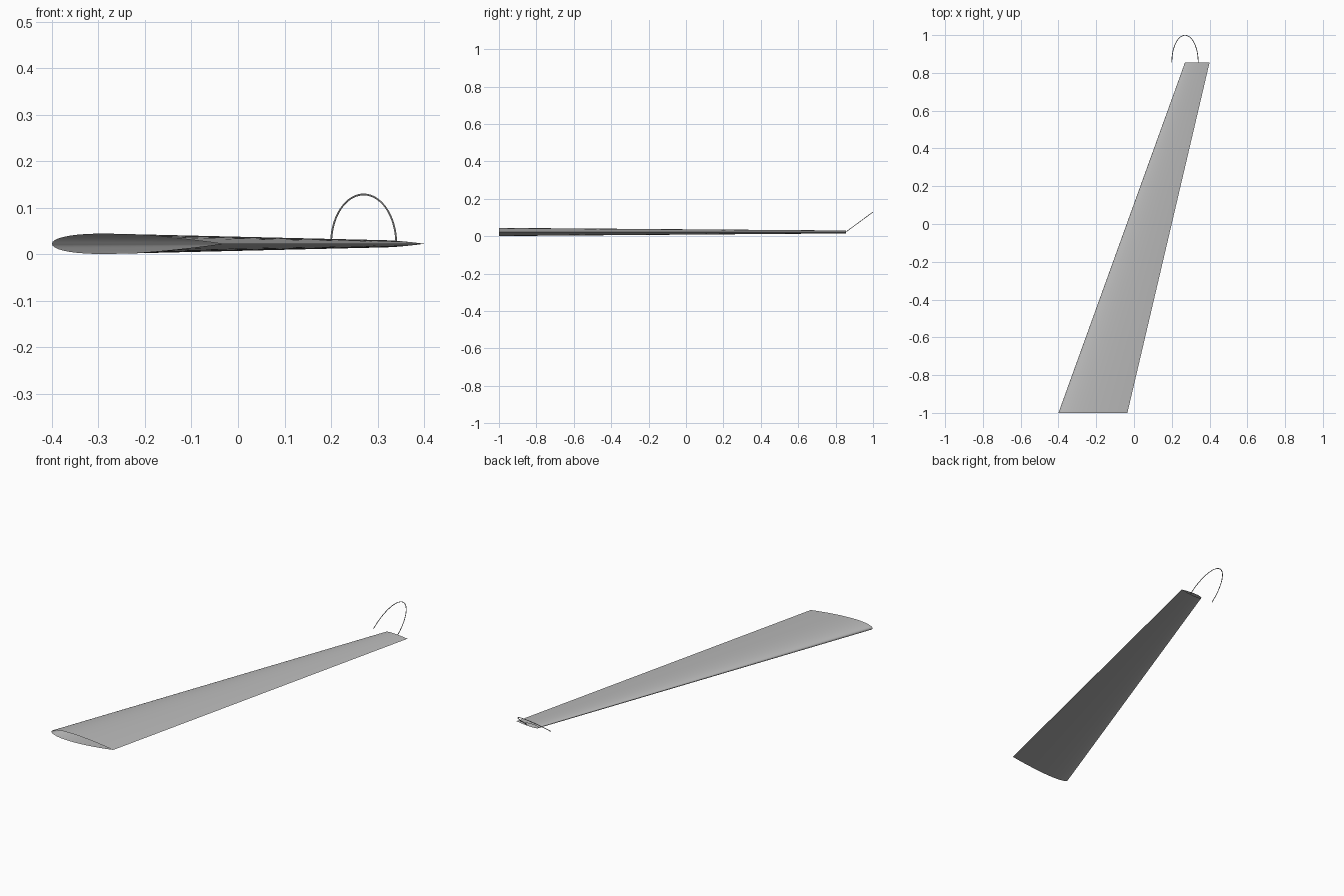
import bpy
import bmesh
from math import cos, sin, pi, sqrt, radians
from mathutils import Vector

cube = bpy.data.objects.get("Cube")
if cube:
    bpy.data.objects.remove(cube)

MID_Z = 0.0225   # height of the chord plane
STEPS = 24       # points along each side of the airfoil


def make_material(name, rgb):
    mat = bpy.data.materials.new(name)
    mat.use_nodes = True
    color = (*rgb, 1.0)
    mat.diffuse_color = color
    mat.node_tree.nodes["Principled BSDF"].inputs["Base Color"].default_value = color
    return mat


grey = make_material("plain grey", (0.5, 0.5, 0.5))


def add_object(name, bm):
    mesh = bpy.data.meshes.new(name)
    bm.to_mesh(mesh)
    bm.free()
    mesh.materials.append(grey)
    obj = bpy.data.objects.new(name, mesh)
    bpy.context.collection.objects.link(obj)
    bpy.ops.object.select_all(action="DESELECT")
    obj.select_set(True)
    bpy.context.view_layer.objects.active = obj
    bpy.ops.object.shade_smooth_by_angle(angle=radians(40))
    return obj


def half_thickness(t):
    """Symmetric airfoil, twelve percent thick, closed trailing edge."""
    return 0.6 * (0.2969 * sqrt(t) - 0.126 * t - 0.3516 * t**2
                  + 0.2843 * t**3 - 0.1036 * t**4)


def airfoil(bm, lead, trail, y):
    """Closed ring: trailing edge, over the top, leading edge, underneath."""
    chord = trail - lead
    ring = []
    for i in range(2 * STEPS):
        a = pi * i / STEPS
        t = (1 + cos(a)) / 2
        side = 1 if i <= STEPS else -1
        z = MID_Z + side * chord * half_thickness(t)
        ring.append(bm.verts.new((lead + chord * t, y, z)))
    return ring


# Swept, tapered wing skin, open at root and tip
bm = bmesh.new()
root = airfoil(bm, -0.4, -0.035, -1.0)
tip = airfoil(bm, 0.27, 0.4, 0.855)
for i in range(len(root)):
    j = (i + 1) % len(root)
    bm.faces.new((root[i], tip[i], tip[j], root[j]))
bmesh.ops.recalc_face_normals(bm, faces=bm.faces)
add_object("wing_skin", bm)

# Thin half-ellipse wire leaning outward beyond the tip
bm = bmesh.new()
center = Vector((0.27, 0.855, MID_Z))
across = Vector((0.07, 0, 0))
rise = Vector((0, 0.144, 0.106))
side_dir = across.cross(rise).normalized()
RADIUS, SIDES, SEGMENTS = 0.002, 6, 40
rings = []
for i in range(SEGMENTS + 1):
    a = pi * i / SEGMENTS
    point = center + across * cos(a) + rise * sin(a)
    tangent = (rise * cos(a) - across * sin(a)).normalized()
    out = tangent.cross(side_dir)
    rings.append([bm.verts.new(point + RADIUS * (out * cos(b) + side_dir * sin(b)))
                  for b in (2 * pi * k / SIDES for k in range(SIDES))])
for r, s in zip(rings, rings[1:]):
    for k in range(SIDES):
        n = (k + 1) % SIDES
        bm.faces.new((r[k], r[n], s[n], s[k]))
bm.faces.new(rings[0])
bm.faces.new(rings[-1])
bmesh.ops.recalc_face_normals(bm, faces=bm.faces)
add_object("tip_wire", bm)
